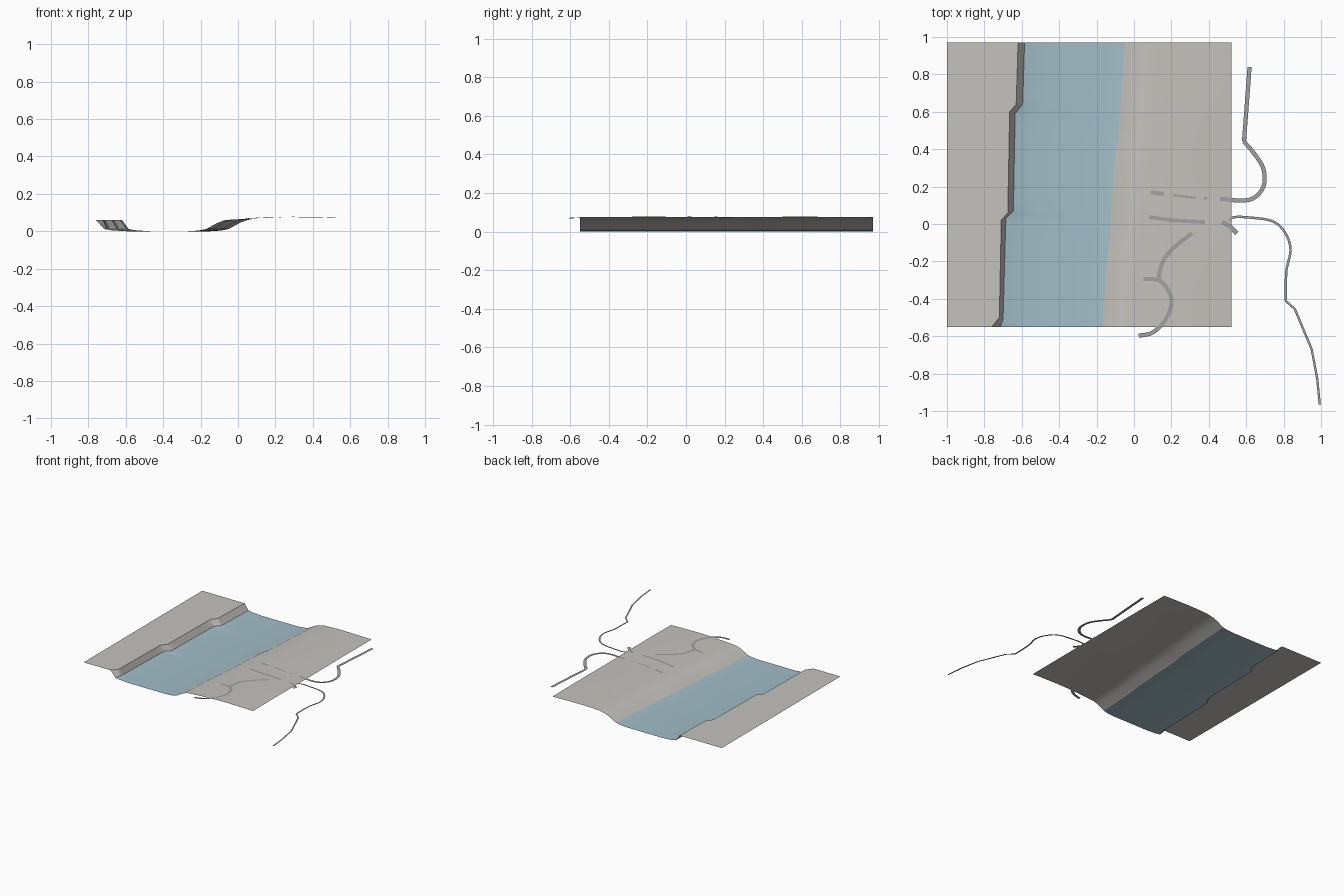
import bpy, bmesh, math
from mathutils import Vector

if "Cube" in bpy.data.objects:
    bpy.data.objects.remove(bpy.data.objects["Cube"])


def material(name, rgb):
    m = bpy.data.materials.new(name)
    m.diffuse_color = (*rgb, 1)
    m.use_nodes = True
    m.node_tree.nodes["Principled BSDF"].inputs["Base Color"].default_value = m.diffuse_color
    return m


def make_object(name, bm, mat):
    bmesh.ops.recalc_face_normals(bm, faces=bm.faces)
    if sum(f.normal.z for f in bm.faces) < 0:
        bmesh.ops.reverse_faces(bm, faces=bm.faces)
    me = bpy.data.meshes.new(name)
    bm.to_mesh(me)
    bm.free()
    ob = bpy.data.objects.new(name, me)
    me.materials.append(mat)
    bpy.context.collection.objects.link(ob)
    bpy.context.view_layer.objects.active = ob
    ob.select_set(True)
    bpy.ops.object.shade_smooth_by_angle(angle=math.radians(25))
    ob.select_set(False)
    return ob


def strip_mesh(name, rows, mat):
    bm = bmesh.new()
    grid = [[bm.verts.new(p) for p in row] for row in rows]
    for a, b in zip(grid, grid[1:]):
        for i in range(len(a) - 1):
            bm.faces.new((a[i], a[i + 1], b[i + 1], b[i]))
    return make_object(name, bm, mat)


def interp(table, y):
    for (y0, x0), (y1, x1) in zip(table, table[1:]):
        if y <= y1:
            return x0 + (x1 - x0) * (y - y0) / (y1 - y0)
    return table[-1][1]


# Bank lines as (y, x)
LEFT_TOP = [(-.55, -.76), (-.5, -.72), (.02, -.71), (.06, -.675), (.6, -.665), (.64, -.63), (.97, -.62)]
LEFT_EDGE = [(-.55, -.715), (-.51, -.7), (.03, -.685), (.07, -.645), (.59, -.635), (.64, -.595), (.97, -.585)]
RIGHT_EDGE = [(-.55, -.17), (-.18, -.145), (-.15, -.135), (.39, -.1), (.43, -.085), (.97, -.05)]


def land(x, y):
    # gently rolling height of the right bank
    t = min(max((x + .05) / .35, 0), 1)
    z = .061 + .015 * math.sin(t * math.pi / 2)
    return z - .004 * max(0, (x - .3) / .22) ** 2 * (x < .53) + .0012 * math.sin(9 * x + 1) * math.sin(8 * y) * t


# Terrain and river cross-sections
ys = sorted({round(-.55 + 1.52 * i / 20, 3) for i in range(21)} | {-.51, -.5, .02, .03, .06, .07, .59, .6, .64})
left, river, right = [], [], []
for y in ys:
    lt, le, re = (interp(t, y) for t in (LEFT_TOP, LEFT_EDGE, RIGHT_EDGE))
    left.append([(-1, y, .06), (lt - .1, y, .06), (lt, y, .06), ((lt + le) / 2, y, .036), (le, y, .012)])
    river.append([(le, y, .012), (le + .04, y, .005), (le + .12, y, 0), (re - .1, y, 0), (re - .04, y, .004), (re, y, .012)])
    row = [(re, y, .012), (re + .06, y, .045), (re + .1, y, .06)]
    for i in range(1, 11):
        x = re + .1 + (.52 - re - .1) * i / 10
        row.append((x, y, land(x, y)))
    right.append(row)

ground = material("ground", (.56, .54, .51))
water = material("water", (.36, .51, .58))
asphalt = material("asphalt", (.36, .36, .37))
strip_mesh("left_bank", left, ground)
strip_mesh("river", river, water)
strip_mesh("right_bank", right, ground)


def road(name, pts, width, smooth=True):
    # flat ribbon along a path
    pts = [Vector(p) for p in pts]
    path = []
    for i in range(len(pts) - 1):
        a, b = pts[i], pts[i + 1]
        p, n = pts[max(i - 1, 0)], pts[min(i + 2, len(pts) - 1)]
        steps = 5 if smooth else 2
        for k in range(steps):
            t = k / steps
            if smooth:
                path.append(.5 * (2 * a + (b - p) * t + (2 * p - 5 * a + 4 * b - n) * t * t
                                  + (3 * a - p - 3 * b + n) * t ** 3))
            else:
                path.append(a.lerp(b, t))
    path.append(pts[-1])
    rows = []
    for i, p in enumerate(path):
        d = (path[min(i + 1, len(path) - 1)] - path[max(i - 1, 0)]).normalized()
        s = Vector((-d.y, d.x)) * width / 2
        z = land(min(p.x, .52), p.y) + .0015
        rows.append([((p + s).x, (p + s).y, z), ((p - s).x, (p - s).y, z)])
    strip_mesh(name, rows, asphalt)


# Roads
road("north_road_straight", [(.618, .84), (.588, .44)], .022, False)
road("north_road_bend", [(.588, .44), (.64, .38), (.69, .3), (.695, .21), (.65, .145), (.58, .125), (.46, .135)], .022)
road("north_road_piece", [(.39, .137), (.375, .138)], .014, False)
road("north_road_middle", [(.33, .14), (.27, .147), (.21, .155)], .012, False)
road("north_road_end", [(.16, .16), (.09, .17)], .022, False)
road("crossing_road", [(.08, .037), (.2, .02), (.38, .01)], .02, False)
road("crossing_road_end", [(.47, .01), (.51, -.01), (.55, -.05)], .024, False)
road("east_road_bend", [(.51, .015), (.53, .035), (.6, .036), (.74, .015), (.81, -.05), (.837, -.14),
                        (.815, -.25), (.81, -.41)], .013)
road("east_road_straight", [(.81, -.41), (.86, -.455), (.95, -.67), (.98, -.83), (.993, -.965)], .012, False)
road("south_road", [(.31, -.05), (.22, -.12), (.16, -.19), (.135, -.27), (.14, -.31)], .022)
road("south_road_loop", [(.05, -.295), (.13, -.3), (.18, -.35), (.2, -.42), (.17, -.51), (.1, -.58), (.025, -.597)], .022)
